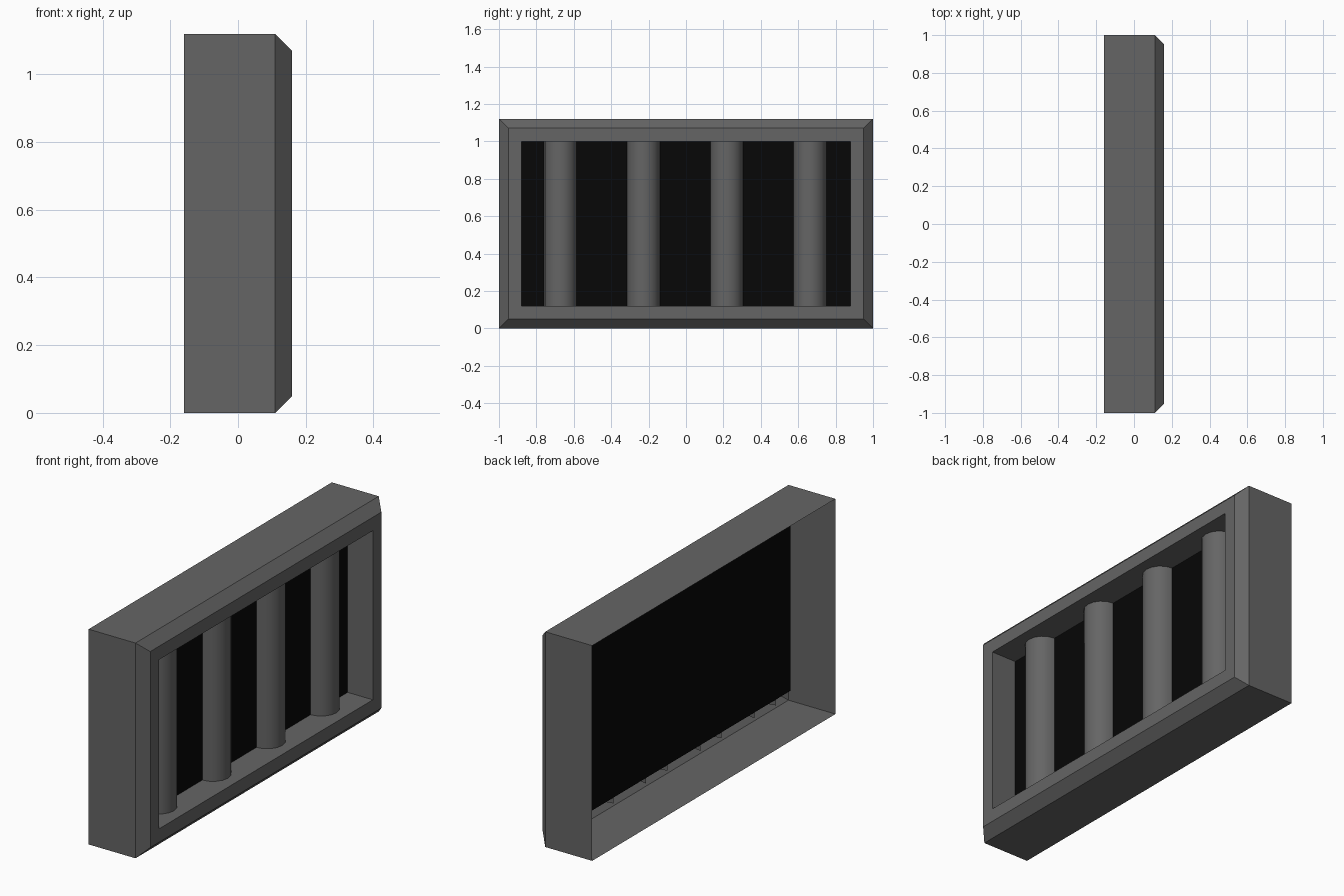
import bpy, bmesh, math

if "Cube" in bpy.data.objects:
    bpy.data.objects.remove(bpy.data.objects["Cube"])


def make_object(name, bm, color=None):
    mesh = bpy.data.meshes.new(name)
    bm.to_mesh(mesh)
    bm.free()
    obj = bpy.data.objects.new(name, mesh)
    bpy.context.collection.objects.link(obj)
    if color:
        mat = bpy.data.materials.new(name + "_paint")
        mat.diffuse_color = (*color, 1)
        mat.use_nodes = True
        mat.node_tree.nodes["Principled BSDF"].inputs["Base Color"].default_value = mat.diffuse_color
        mesh.materials.append(mat)
    return obj


def rect_loop(bm, x, inset, height=1.12):
    """Rectangle facing +x, inset from the outer outline."""
    y = 1 - inset
    return [bm.verts.new((x, s * y, z)) for s, z in
            ((-1, inset), (1, inset), (1, height - inset), (-1, height - inset))]


GREY = (0.13, 0.13, 0.13)
BACK_X = 0.015

# Thin open-backed frame: outer wall, chamfer, front rim, inner reveal
bm = bmesh.new()
loops = [rect_loop(bm, x, i) for x, i in
         ((-0.16, 0), (0.11, 0), (0.16, 0.05), (0.16, 0.12), (BACK_X, 0.12))]
for a, b in zip(loops, loops[1:]):
    for i in range(4):
        j = (i + 1) % 4
        bm.faces.new((a[i], a[j], b[j], b[i]))
make_object("frame", bm, GREY)

# Dark panel closing the opening
bm = bmesh.new()
bm.faces.new(rect_loop(bm, BACK_X, 0.12))
make_object("back_panel", bm, (0.002, 0.002, 0.002))

# Four half-round vertical bars, slightly longer than the opening
R, SEG = 0.0875, 8
for k in range(4):
    yc = -0.672 + k * 0.445
    bm = bmesh.new()
    cols = []
    for i in range(SEG + 1):
        t = math.pi * (i / SEG - 0.5)
        x, y = BACK_X + R * math.cos(t), yc + R * math.sin(t)
        cols.append([bm.verts.new((x, y, z)) for z in (0.09, 1.03)])
    for a, b in zip(cols, cols[1:]):
        bm.faces.new((a[0], b[0], b[1], a[1])).smooth = True
    make_object(f"bar_{k + 1}", bm, GREY)
